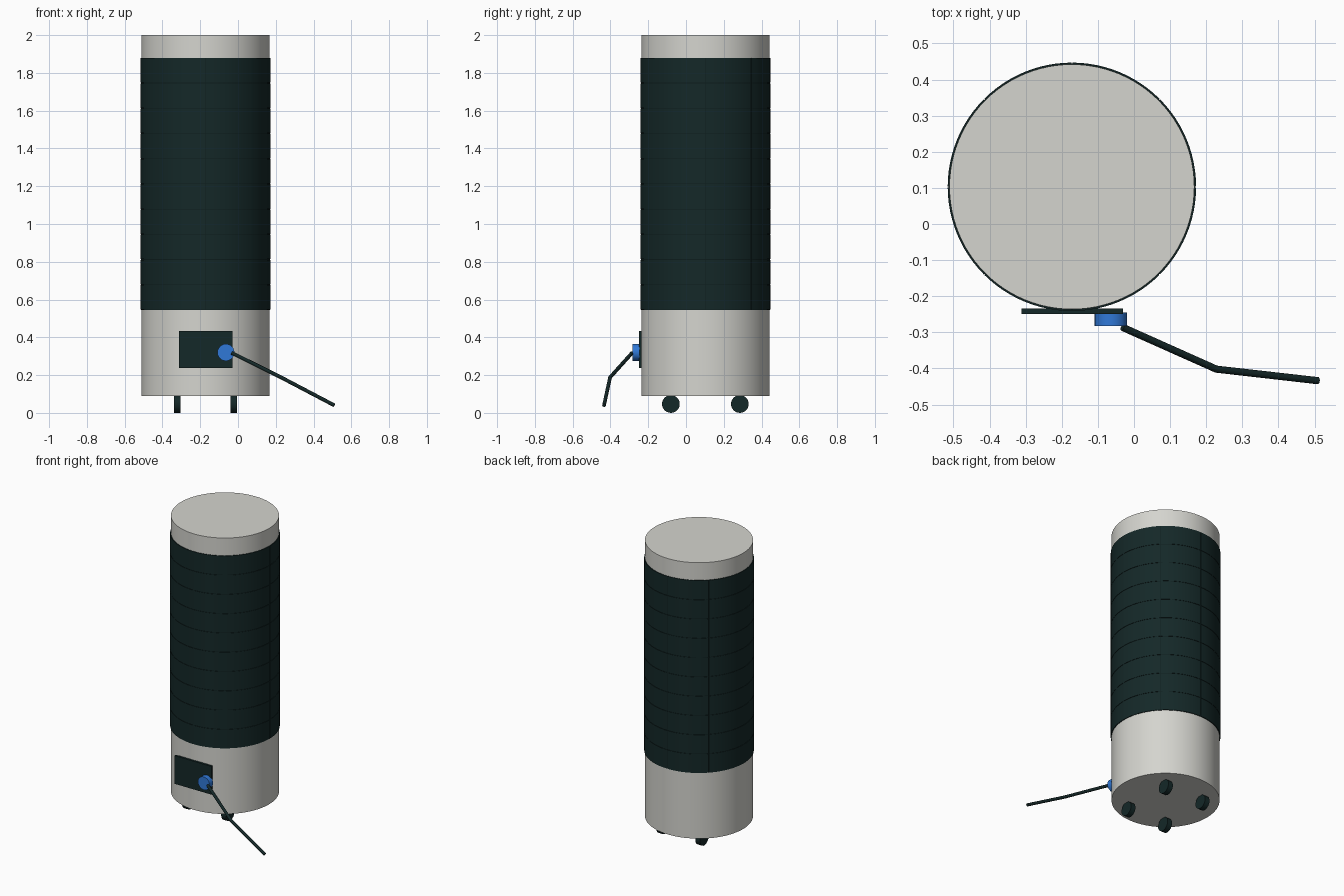
import bpy, bmesh, math
from mathutils import Vector, Matrix

if "Cube" in bpy.data.objects:
    bpy.data.objects.remove(bpy.data.objects["Cube"])

CX, CY = -0.172, 0.103      # axis of the column


def material(name, rgb):
    m = bpy.data.materials.new(name)
    m.diffuse_color = (*rgb, 1)
    m.use_nodes = True
    m.node_tree.nodes["Principled BSDF"].inputs["Base Color"].default_value = m.diffuse_color
    return m


GREY = material("light grey", (0.66, 0.66, 0.62))
DARK = material("dark teal", (0.007, 0.021, 0.021))
SEAM = material("seam black", (0.004, 0.012, 0.012))
BLUE = material("plug blue", (0.03, 0.19, 0.68))


def finish(ob, name, mat, smooth=True):
    ob.name = name
    ob.data.materials.append(mat)
    if smooth:
        bpy.ops.object.select_all(action='DESELECT')
        ob.select_set(True)
        bpy.context.view_layer.objects.active = ob
        bpy.ops.object.shade_smooth_by_angle(angle=math.radians(35))
    return ob


def cylinder(name, a, b, r, mat, sides=96):
    """Cylinder running from point a to point b."""
    a, b = Vector(a), Vector(b)
    d = b - a
    bpy.ops.mesh.primitive_cylinder_add(vertices=sides, radius=r, depth=d.length, location=(a + b) / 2)
    ob = bpy.context.object
    ob.rotation_euler = d.to_track_quat('Z', 'Y').to_euler()
    return finish(ob, name, mat)


# Column body and dark backing band behind the screen tiles
cylinder("body", (CX, CY, 0.09), (CX, CY, 2.0), 0.339, GREY)
cylinder("screen_backing", (CX, CY, 0.546), (CX, CY, 1.879), 0.3415, SEAM)

# Curved screen tiles: 8 columns by 10 rows with thin gaps
COLS, ROWS, STEPS, Z0, Z1 = 8, 10, 12, 0.545, 1.88
bm = bmesh.new()
gap_z, gap_a = 0.0015, 0.004
row_h, col_a = (Z1 - Z0) / ROWS, math.tau / COLS
for row in range(ROWS):
    lo, hi = Z0 + row * row_h + gap_z, Z0 + (row + 1) * row_h - gap_z
    for col in range(COLS):
        start, span = col * col_a + gap_a, col_a - 2 * gap_a
        rings = []
        for i in range(STEPS + 1):
            t = start + span * i / STEPS
            rings.append([bm.verts.new((CX + r * math.cos(t), CY + r * math.sin(t), z))
                          for r, z in ((0.340, lo), (0.344, lo), (0.344, hi), (0.340, hi))])
        for p, q in zip(rings, rings[1:]):
            for k in range(4):
                bm.faces.new((p[k], q[k], q[(k + 1) % 4], p[(k + 1) % 4]))
        bm.faces.new(rings[0])
        bm.faces.new(rings[-1][::-1])
bmesh.ops.recalc_face_normals(bm, faces=bm.faces)
mesh = bpy.data.meshes.new("screen_tiles")
bm.to_mesh(mesh)
bm.free()
tiles = bpy.data.objects.new("screen_tiles", mesh)
bpy.context.collection.objects.link(tiles)
finish(tiles, "screen_tiles", DARK)

# Connection plate on the front
bpy.ops.mesh.primitive_cube_add(size=1, location=(-0.171, -0.242, 0.336))
plate = bpy.context.object
plate.scale = (0.282, 0.015, 0.195)
finish(plate, "socket_plate", DARK, smooth=False)

# Blue plug
cylinder("plug", (-0.064, -0.245, 0.32), (-0.064, -0.283, 0.32), 0.045, BLUE, 24)

# Cable: one bent tube
curve = bpy.data.curves.new("cable", 'CURVE')
curve.dimensions = '3D'
curve.bevel_depth = 0.010
curve.bevel_resolution = 3
curve.use_fill_caps = True
path = [(-0.032, -0.286, 0.317), (0.228, -0.402, 0.188), (0.510, -0.434, 0.040)]
spline = curve.splines.new('POLY')
spline.points.add(len(path) - 1)
for point, co in zip(spline.points, path):
    point.co = (*co, 1)
cable = bpy.data.objects.new("cable", curve)
bpy.context.collection.objects.link(cable)
cable.data.materials.append(DARK)

# Four wheels under the base
for side, x in (("left", -0.322), ("right", -0.022)):
    for end, y in (("front", -0.080), ("back", 0.285)):
        cylinder(f"{end}_{side}_wheel", (x - 0.018, y, 0.047), (x + 0.018, y, 0.047), 0.047, DARK, 24)
